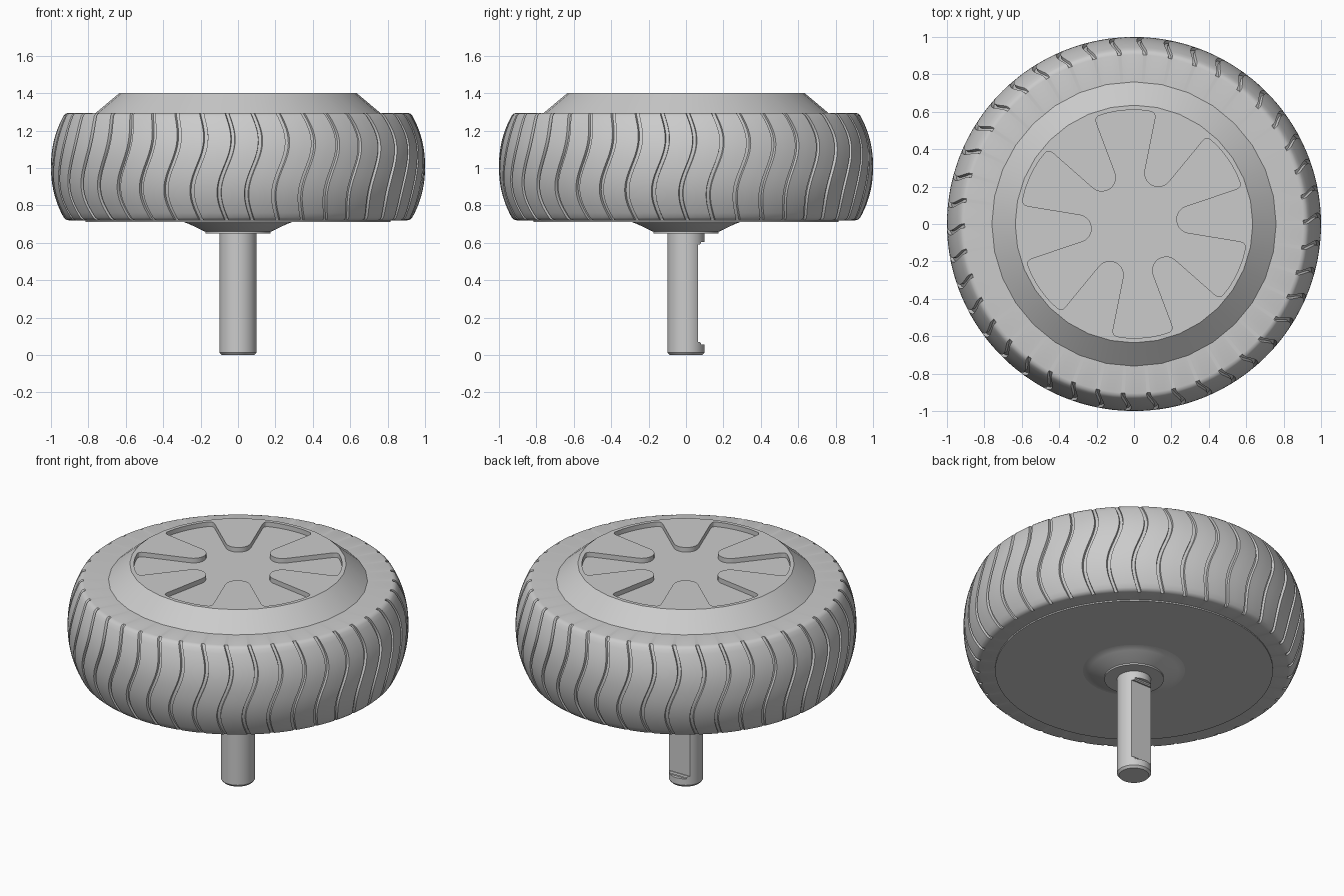
import bpy, bmesh, math
from mathutils import Vector

cube = bpy.data.objects.get("Cube")
if cube:
    bpy.data.objects.remove(cube, do_unlink=True)

grey = bpy.data.materials.new("plain_grey")
grey.use_nodes = True
grey.diffuse_color = (0.6, 0.6, 0.6, 1)
grey.node_tree.nodes["Principled BSDF"].inputs["Base Color"].default_value = (0.6, 0.6, 0.6, 1)


def finish(name, bm, angle=30):
    bmesh.ops.recalc_face_normals(bm, faces=bm.faces)
    mesh = bpy.data.meshes.new(name)
    bm.to_mesh(mesh)
    bm.free()
    mesh.materials.append(grey)
    obj = bpy.data.objects.new(name, mesh)
    bpy.context.collection.objects.link(obj)
    bpy.ops.object.select_all(action='DESELECT')
    obj.select_set(True)
    bpy.context.view_layer.objects.active = obj
    bpy.ops.object.shade_smooth_by_angle(angle=math.radians(angle))
    return obj


def skin(bm, rings):
    """Join closed rings of points and cap both ends."""
    loops = [[bm.verts.new(p) for p in ring] for ring in rings]
    count = len(loops[0])
    for low, high in zip(loops, loops[1:]):
        for i in range(count):
            j = (i + 1) % count
            bm.faces.new((low[i], low[j], high[j], high[i]))
    bm.faces.new(loops[0])
    bm.faces.new(loops[-1])


def lathe(name, profile, sides, angle=30):
    bm = bmesh.new()
    skin(bm, [[(r * math.cos(math.tau * i / sides), r * math.sin(math.tau * i / sides), z)
               for i in range(sides)] for r, z in profile])
    return finish(name, bm, angle)


def cut(target, cutter):
    cutter.hide_render = True
    mod = target.modifiers.new("cut", 'BOOLEAN')
    mod.operation, mod.solver, mod.object = 'DIFFERENCE', 'EXACT', cutter
    bpy.ops.object.select_all(action='DESELECT')
    target.select_set(True)
    bpy.context.view_layer.objects.active = target
    bpy.ops.object.modifier_apply(modifier=mod.name)
    bpy.data.objects.remove(cutter, do_unlink=True)
    bpy.ops.object.shade_smooth_by_angle(angle=math.radians(30))


# Tyre: bulging tread whose columns follow an S wave, with sunken grooves
GROOVES, LOW, HIGH = 42, 0.72, 1.295
MID, HALF = (LOW + HIGH) / 2, (HIGH - LOW) / 2
ROWS = 22
# each column: angle inside one groove pitch (radians), depth factor
pitch = math.tau / GROOVES
columns = [(-0.012, 0), (-0.009, 1), (0.009, 1), (0.012, 0), (0.055, 0), (0.095, 0)]


def tyre_ring(r, z, depth):
    wave = 0.038 * math.sin(math.pi * (z - MID) / HALF)
    ring = []
    for g in range(GROOVES):
        for offset, sunk in columns:
            a = -math.pi / 2 - 0.065 + g * pitch + offset + wave
            rr = r - depth * sunk
            ring.append((rr * math.cos(a), rr * math.sin(a), z))
    return ring


bm = bmesh.new()
rings = [tyre_ring(0.70, LOW, 0), tyre_ring(0.905, LOW, 0), tyre_ring(0.92, LOW + 0.004, 0.014)]
for k in range(ROWS + 1):
    t = -1 + 2 * k / ROWS
    rings.append(tyre_ring(1 - 0.068 * abs(t) ** 2.2, MID + t * (HALF - 0.015), 0.016))
rings += [tyre_ring(0.92, HIGH - 0.004, 0.014), tyre_ring(0.905, HIGH, 0), tyre_ring(0.70, HIGH, 0)]
skin(bm, rings)
tyre = finish("tyre", bm, 35)

# Hub cover: sloped ring with a flat top
hub = lathe("hub_cover", [(0.70, 1.25), (0.76, 1.25), (0.76, HIGH), (0.635, 1.40)], 32, 25)


# Six-armed star recess in the hub cover
def polar(r, degrees):
    a = math.radians(degrees)
    return Vector((r * math.cos(a), r * math.sin(a)))


def rounded_corner(before, corner, after, size):
    p = corner + (before - corner).normalized() * size
    q = corner + (after - corner).normalized() * size
    return [p * (1 - t) ** 2 + corner * 2 * t * (1 - t) + q * t * t
            for t in (0, 0.25, 0.5, 0.75, 1)]


outline = []
for arm in range(6):
    mid = 34.6 + 60 * arm
    notch = mid - 30
    centre = polar(0.302, notch)
    tip = [centre + polar(0.075, notch + 180 - s) for s in range(-75, 76, 15)]
    start, end = polar(0.61, mid - 15.8), polar(0.61, mid + 15.8)
    following = polar(0.302, mid + 30) + polar(0.075, mid + 30 - 105)
    outline += tip
    outline += rounded_corner(tip[-1], start, polar(0.61, mid - 8), 0.035)
    outline += [polar(0.61, mid + s) for s in (-8, -4, 0, 4, 8)]
    outline += rounded_corner(polar(0.61, mid + 8), end, following, 0.035)
bm = bmesh.new()
skin(bm, [[(p.x, p.y, z) for p in outline] for z in (1.37, 1.45)])
cut(hub, finish("star_cutter", bm))

# Underside: thin back plate, flared boss and collar
lathe("back_plate", [(0.815, 0.73), (0.815, 0.712)], 64)
lathe("flared_boss", [(0.32, 0.714), (0.29, 0.711), (0.26, 0.70), (0.18, 0.661), (0.15, 0.655)], 48, 40)
lathe("collar", [(0.175, 0.665), (0.175, 0.65)], 32)

# Axle: chamfered shaft with one flat milled on the back
axle = lathe("axle", [(0.088, 0), (0.1, 0.014), (0.1, 0.70)], 32)
bm = bmesh.new()
bmesh.ops.create_cube(bm, size=1)
for v in bm.verts:
    v.co = (v.co.x * 0.4, 0.165 + v.co.y * 0.2, 0.33 + v.co.z * 0.55)
edges = [e for e in bm.edges if all(v.co.y < 0.1 for v in e.verts) and abs(e.verts[0].co.z - e.verts[1].co.z) < 0.01]
bmesh.ops.bevel(bm, geom=edges, offset=0.015, segments=3, affect='EDGES')
cut(axle, finish("flat_cutter", bm))
